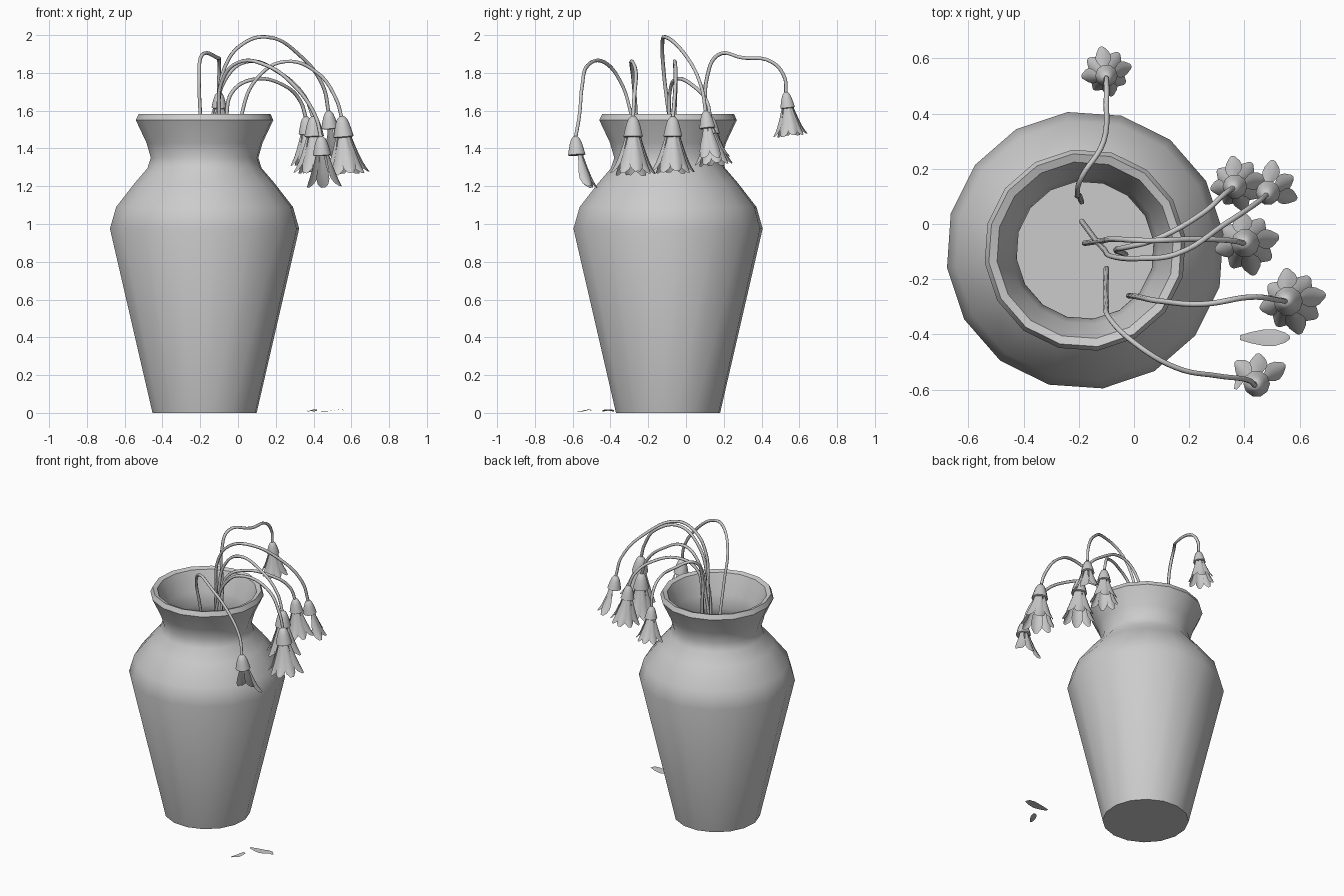
import bpy, bmesh, math
from mathutils import Matrix, Vector

if "Cube" in bpy.data.objects:
    bpy.data.objects.remove(bpy.data.objects["Cube"])


def finish(bm, name, angle=35):
    me = bpy.data.meshes.new(name)
    bm.to_mesh(me)
    bm.free()
    ob = bpy.data.objects.new(name, me)
    bpy.context.collection.objects.link(ob)
    bpy.ops.object.select_all(action='DESELECT')
    ob.select_set(True)
    bpy.context.view_layer.objects.active = ob
    bpy.ops.object.shade_smooth_by_angle(angle=math.radians(angle))
    return ob


def lathe(bm, profile, sides, mat, phase=0.0, cap_start=False, cap_end=False):
    rings = []
    for r, z in profile:
        rings.append([bm.verts.new(mat @ Vector((r * math.cos(phase + math.tau * i / sides),
                                                 r * math.sin(phase + math.tau * i / sides), z)))
                      for i in range(sides)])
    for a, b in zip(rings, rings[1:]):
        for i in range(sides):
            j = (i + 1) % sides
            bm.faces.new((a[i], a[j], b[j], b[i]))
    if cap_start:
        bm.faces.new(rings[0][::-1])
    if cap_end:
        bm.faces.new(rings[-1])


def petal(bm, profile, mat, cup=0.012):
    # profile rows: distance outward, height, half width
    rows = []
    for r, z, w in profile:
        c = cup * w / 0.036
        rows.append([bm.verts.new(mat @ Vector(p)) for p in
                     ((r - c, -w, z), (r, -w * 0.5, z + c * 0.3), (r + c * 0.3, 0, z + c * 0.4),
                      (r, w * 0.5, z + c * 0.3), (r - c, w, z))])
    for a, b in zip(rows, rows[1:]):
        for i in range(4):
            bm.faces.new((a[i], b[i], b[i + 1], a[i + 1]))


# Vase: one 16-sided shell, outside then over the rim and down the inside
bm = bmesh.new()
vase_profile = [(0.278, 0), (0.505, 0.975), (0.472, 1.09), (0.37, 1.22), (0.305, 1.295),
                (0.287, 1.35), (0.31, 1.43), (0.367, 1.55), (0.352, 1.582), (0.322, 1.572),
                (0.27, 1.44), (0.25, 1.35), (0.27, 1.28), (0.335, 1.2), (0.435, 1.07),
                (0.465, 0.975), (0.25, 0.05)]
lathe(bm, vase_profile, 16, Matrix.Translation((-0.177, -0.095, 0)), math.radians(7.3), True, True)
finish(bm, "vase")

# Stems: each path runs from inside the vase to the top of its drooping head
stems = {
    "back": [(-.19, .08, 1.0), (-.2, .105, 1.58), (-.205, .11, 1.77), (-.19, .17, 1.895),
             (-.11, .3, 1.88), (-.1, .45, 1.86), (-.1, .52, 1.78), (-.1, .53, 1.69)],
    "inner": [(-.03, -.11, 1.0), (-.06, -.09, 1.58), (-.03, -.085, 1.7), (.08, -.055, 1.765),
              (.25, .04, 1.73), (.33, .11, 1.65), (.36, .13, 1.56)],
    "tall": [(-.19, .01, 1.0), (-.11, -.09, 1.58), (-.07, -.12, 1.83), (.02, -.125, 1.95),
             (.15, -.11, 1.99), (.33, 0, 1.89), (.45, .08, 1.73), (.48, .105, 1.59)],
    "middle": [(-.18, -.07, 1.0), (-.11, -.06, 1.58), (-.07, -.055, 1.76), (.05, -.06, 1.86),
               (.22, -.055, 1.80), (.35, -.06, 1.68), (.40, -.07, 1.56)],
    "right": [(-.02, -.26, 1.0), (.02, -.265, 1.58), (.1, -.28, 1.77), (.25, -.29, 1.86),
              (.42, -.265, 1.8), (.52, -.275, 1.66), (.55, -.28, 1.56)],
    "front": [(-.1, -.16, 1.0), (-.1, -.29, 1.58), (-.09, -.34, 1.74), (0, -.43, 1.855),
              (.15, -.52, 1.84), (.3, -.55, 1.73), (.41, -.565, 1.57), (.44, -.585, 1.455)],
}
for name, path in stems.items():
    cu = bpy.data.curves.new(name + "_stem", 'CURVE')
    cu.dimensions = '3D'
    cu.bevel_depth = 0.010
    cu.bevel_resolution = 1
    cu.resolution_u = 6
    cu.use_fill_caps = True
    sp = cu.splines.new('BEZIER')
    sp.bezier_points.add(len(path) - 1)
    for bp, co in zip(sp.bezier_points, path):
        bp.co = co
        bp.handle_left_type = bp.handle_right_type = 'AUTO'
    ob = bpy.data.objects.new(name + "_stem", cu)
    bpy.context.collection.objects.link(ob)
    bpy.ops.object.select_all(action='DESELECT')
    ob.select_set(True)
    bpy.context.view_layer.objects.active = ob
    bpy.ops.object.convert(target='MESH')
    bpy.ops.object.shade_smooth()

# Flower heads: calyx cap with hanging petals
calyx = [(.012, .01), (.026, -.005), (.036, -.03), (.044, -.06), (.052, -.095), (.042, -.10), (.01, -.085)]
hanging = [(.036, -.085, .012), (.052, -.14, .02), (.068, -.19, .032), (.085, -.235, .037),
           (.102, -.265, .03), (.118, -.285, .012)]
ring = [i * 45 for i in range(8)]
# name: petal angles, scale, tilt about x, tilt about y (degrees)
heads = {
    "back": (ring, 0.78, 6, 0),
    "inner": (ring, 0.86, 4, -4),
    "tall": ([-35, 15, 75], 0.86, 6, -4),
    "middle": (ring, 1.0, 0, -2),
    "right": (ring, 1.03, 0, -5),
    "front": ([20, 80, 130], 0.93, 4, -3),
}
for name, (angles, s, tx, ty) in heads.items():
    base = (Matrix.Translation(stems[name][-1]) @ Matrix.Rotation(math.radians(tx), 4, 'X')
            @ Matrix.Rotation(math.radians(ty), 4, 'Y') @ Matrix.Scale(s, 4))
    bm = bmesh.new()
    lathe(bm, calyx, 10, base, 0, True, True)
    for k, a in enumerate(angles):
        layer = Matrix.Diagonal((0.88, 1, 1.02, 1)) if k % 2 else Matrix.Identity(4)
        petal(bm, hanging, base @ Matrix.Rotation(math.radians(a + 12), 4, 'Z') @ layer)
    finish(bm, name + "_flower", 60)

# Fallen petals lying on the ground
flat = [(-.09, .015, .008), (-.05, .013, .02), (0, .012, .03), (.04, .018, .03), (.075, .022, .018), (.09, .015, .006)]
for name, loc, rot, s in (("fallen_petal_long", (.475, -.412, 0), 0, 1.0),
                          ("fallen_petal_short", (.39, -.55, 0), 65, 0.6)):
    bm = bmesh.new()
    petal(bm, flat, Matrix.Translation(loc) @ Matrix.Rotation(math.radians(rot), 4, 'Z')
          @ Matrix.Diagonal((s, s, 1, 1)), 0.004)
    low = min(v.co.z for v in bm.verts)
    for v in bm.verts:
        v.co.z -= low - 0.008
    finish(bm, name, 60)
